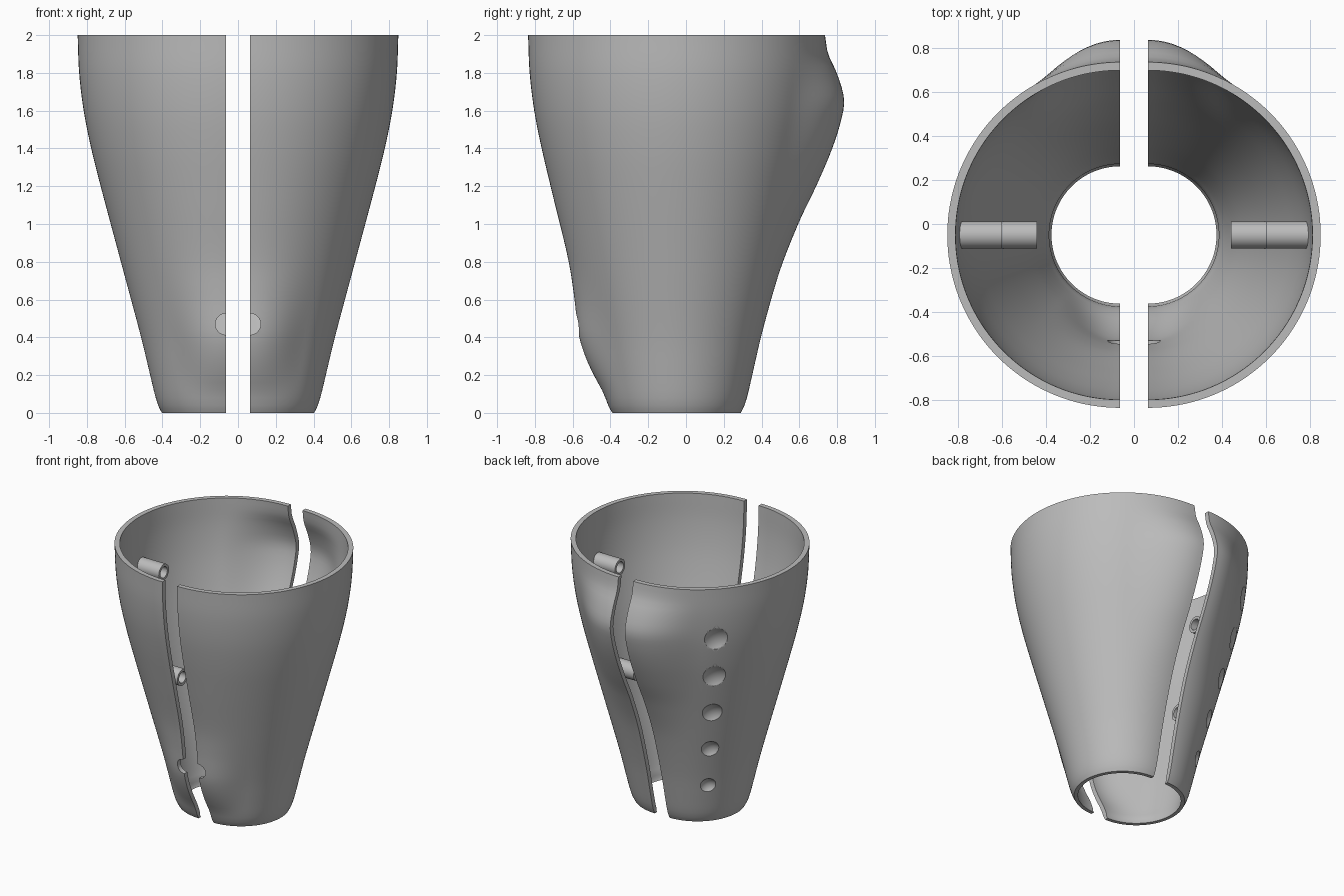
import bpy, bmesh, math
from mathutils import Vector, Matrix

if "Cube" in bpy.data.objects:
    bpy.data.objects.remove(bpy.data.objects["Cube"])

CENTRE_Y, SPLIT, WALL = -0.05, 0.063, 0.037
grey = bpy.data.materials.new("plain grey")
grey.use_nodes = True
grey.diffuse_color = (0.5, 0.5, 0.5, 1)
grey.node_tree.nodes["Principled BSDF"].inputs["Base Color"].default_value = (0.5, 0.5, 0.5, 1)

# Height and radius of the round shell, then the extra depth of each swelling
BASE = [(0, .34), (.04, .36), (.1, .378), (.2, .402), (.4, .45), (.8, .557), (1.2, .664),
        (1.4, .714), (1.6, .754), (1.8, .778), (2, .786)]
CALF = [(0, 0), (.7, 0), (1, .033), (1.2, .075), (1.4, .11), (1.55, .126), (1.66, .124),
        (1.8, .07), (1.9, .02), (2, 0)]
SHIN = [(0, 0), (.1, .007), (.2, .036), (.3, .058), (.4, .065), (.5, .053), (.6, .037),
        (.8, .014), (1.1, .005), (1.4, 0), (2, 0)]


def smooth_value(pts, z):
    """Smooth curve through the points."""
    def slope(i):
        a, b = pts[max(i - 1, 0)], pts[min(i + 1, len(pts) - 1)]
        return (b[1] - a[1]) / (b[0] - a[0])
    i = max(k for k in range(len(pts) - 1) if pts[k][0] <= z + 1e-9)
    (z0, v0), (z1, v1) = pts[i], pts[i + 1]
    h = z1 - z0
    t = (z - z0) / h
    return ((1 + 2 * t) * (1 - t) ** 2 * v0 + t * (1 - t) ** 2 * h * slope(i)
            + t * t * (3 - 2 * t) * v1 + t * t * (t - 1) * h * slope(i + 1))


def falloff(angle, reach):
    return math.cos(angle / reach * math.pi / 2) ** 2 if angle < reach else 0


def radius(angle, z):
    """Outer radius; angle runs from the front (0) to the back (pi)."""
    return (smooth_value(BASE, z)
            + smooth_value(SHIN, z) * falloff(angle, math.radians(42))
            + smooth_value(CALF, z) * falloff(math.pi - angle, math.radians(38)))


def surface_point(side, angle, z, inset=0):
    r = radius(angle, z) - inset
    return Vector((side * (SPLIT + r * math.sin(angle)), CENTRE_Y - r * math.cos(angle), z))


def finish(bm, name):
    bmesh.ops.recalc_face_normals(bm, faces=bm.faces)
    mesh = bpy.data.meshes.new(name)
    bm.to_mesh(mesh)
    bm.free()
    mesh.materials.append(grey)
    obj = bpy.data.objects.new(name, mesh)
    bpy.context.collection.objects.link(obj)
    return obj


def smooth(obj):
    bpy.ops.object.select_all(action='DESELECT')
    obj.select_set(True)
    bpy.context.view_layer.objects.active = obj
    bpy.ops.object.shade_smooth_by_angle(angle=math.radians(35))


def half_shell(side, name):
    bm = bmesh.new()
    levels = [0, .02] + [i * .04 for i in range(1, 51)]
    steps = 72
    rings = []
    for k in range(steps + 1):
        a = math.pi * k / steps
        loop = [surface_point(side, a, z) for z in levels]
        loop += [surface_point(side, a, z, WALL if z > .03 else WALL * .75)
                 for z in reversed(levels)]
        rings.append([bm.verts.new(p) for p in loop])
    n = len(rings[0])
    for r0, r1 in zip(rings, rings[1:]):
        for i in range(n):
            j = (i + 1) % n
            bm.faces.new((r0[i], r0[j], r1[j], r1[i]))
    # Split faces, closed strip by strip between outer and inner wall
    for ring in (rings[0], rings[-1]):
        for i in range(n // 2 - 1):
            bm.faces.new((ring[i], ring[i + 1], ring[n - 2 - i], ring[n - 1 - i]))
    return finish(bm, name)


def carve(obj, cutter):
    """Subtract the cutter and remove it."""
    cutter.hide_render = True
    mod = obj.modifiers.new("cut", 'BOOLEAN')
    mod.operation, mod.solver, mod.object = 'DIFFERENCE', 'EXACT', cutter
    bpy.context.view_layer.update()
    deps = bpy.context.evaluated_depsgraph_get()
    mesh = bpy.data.meshes.new_from_object(obj.evaluated_get(deps))
    obj.modifiers.clear()
    obj.data = mesh
    bpy.data.objects.remove(cutter)


def hole_cutter(side):
    bm = bmesh.new()
    spin = Matrix.Translation((side * SPLIT, -.6, .47)) @ Matrix.Rotation(math.pi / 2, 4, 'X')
    bmesh.ops.create_cone(bm, cap_ends=True, segments=40, radius1=.057, radius2=.057,
                          depth=.5, matrix=spin)
    return finish(bm, "hole_cutter")


def dimple_cutter(side, z, rim):
    """Ball that leaves a shallow round dent with the given rim radius."""
    depth = .028
    ball = (rim * rim + depth * depth) / (2 * depth)
    a, e = math.radians(135), .02
    p = surface_point(side, a, z)
    across = surface_point(side, a + e, z) - surface_point(side, a - e, z)
    up = surface_point(side, a, z + e) - surface_point(side, a, z - e)
    out = across.cross(up).normalized()
    if out.y < 0:
        out = -out
    bm = bmesh.new()
    bmesh.ops.create_uvsphere(bm, u_segments=64, v_segments=48, radius=ball,
                              matrix=Matrix.Translation(p + out * (ball - depth)))
    return finish(bm, "dimple_cutter")


def tube(side, z, x_inner, name):
    """Hollow peg reaching inward from the wall."""
    wall_x = abs(surface_point(side, math.pi / 2, z, WALL * .6).x)
    bm = bmesh.new()
    rings = []
    for r, x in ((.0625, wall_x), (.0625, x_inner), (.042, x_inner), (.042, wall_x)):
        rings.append([bm.verts.new((side * x, CENTRE_Y + r * math.cos(t), z + r * math.sin(t)))
                      for t in (2 * math.pi * k / 40 for k in range(40))])
    for r0, r1 in zip(rings, rings[1:] + rings[:1]):
        for i in range(40):
            j = (i + 1) % 40
            bm.faces.new((r0[i], r0[j], r1[j], r1[i]))
    smooth(finish(bm, name))


for side, label in ((1, "left"), (-1, "right")):
    shell = half_shell(side, label + "_shell")
    carve(shell, hole_cutter(side))
    # Row of dents down the back of the right half
    if side < 0:
        for i, rim in enumerate((.09, .088, .076, .066, .058)):
            carve(shell, dimple_cutter(side, 1.6 - .32 * i, rim))
    smooth(shell)
    tube(side, 1.63, .6, label + "_upper_tube")
    tube(side, .86, .44, label + "_lower_tube")
